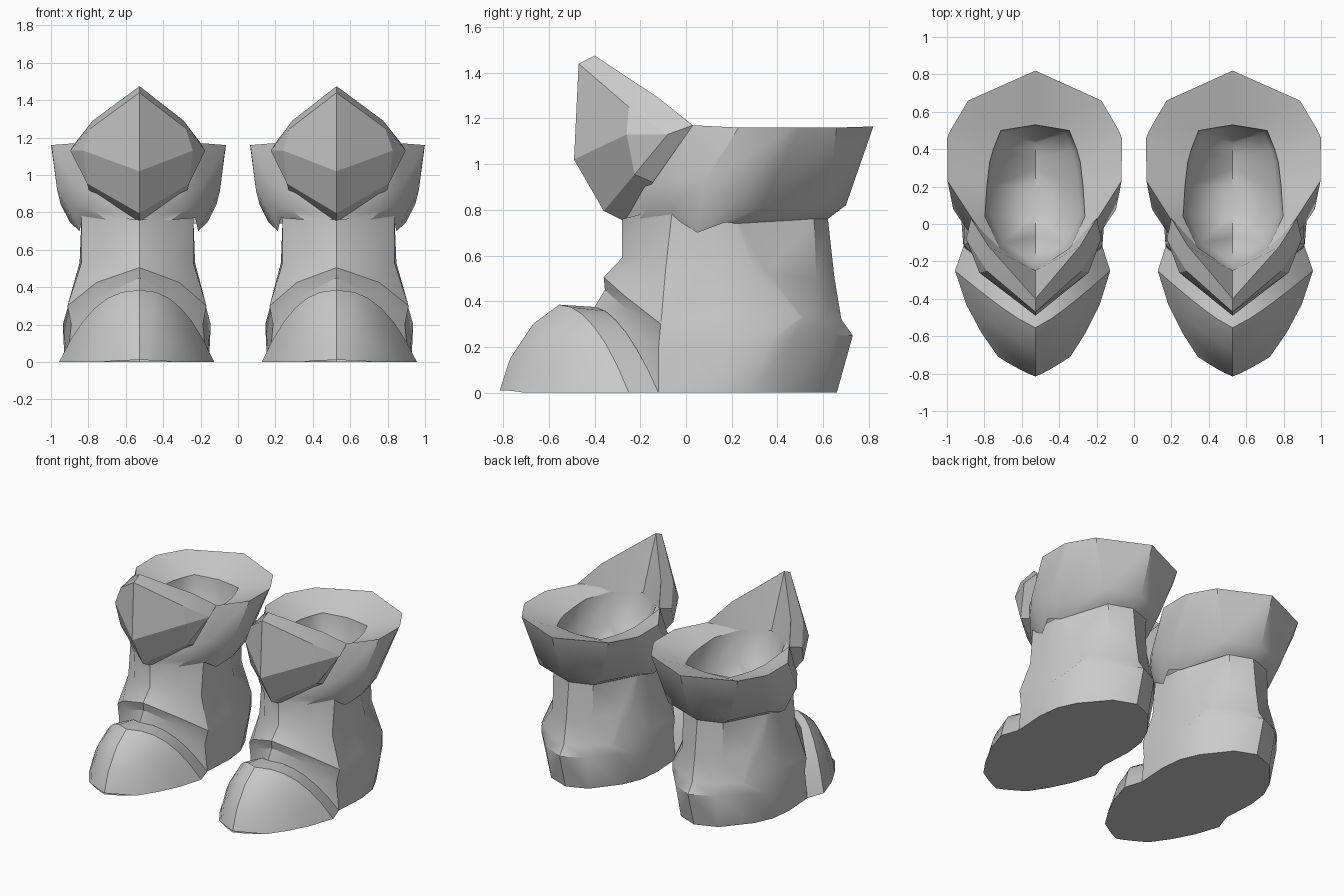
import bpy
import bmesh
import math
from mathutils import Matrix

if "Cube" in bpy.data.objects:
    bpy.data.objects.remove(bpy.data.objects["Cube"], do_unlink=True)

BOOT_OFFSET = 0.527

grey = bpy.data.materials.new("plain grey")
grey.use_nodes = True
grey_value = (0.6, 0.6, 0.6, 1)
grey.diffuse_color = grey_value
grey.node_tree.nodes["Principled BSDF"].inputs["Base Color"].default_value = grey_value


def add_face(bm, corners):
    """Make a face, dropping corners that repeat."""
    unique = list(dict.fromkeys(corners))
    if len(unique) > 2:
        bm.faces.new(unique)


def place_part(name, mesh, offset, smooth_angle):
    """Link one object and shade it."""
    part = bpy.data.objects.new(name, mesh)
    part.location.x = offset
    bpy.context.collection.objects.link(part)
    bpy.ops.object.select_all(action="DESELECT")
    part.select_set(True)
    bpy.context.view_layer.objects.active = part
    bpy.ops.object.shade_smooth_by_angle(angle=math.radians(smooth_angle))


def skin_part(name, rows, flip=False, cap=False, smooth_angle=30, inner=0.93):
    """Skin rows for the outer half, mirror a slimmer inner half, place a pair."""
    bm = bmesh.new()
    known = {}

    def vertex(point):
        if point not in known:
            known[point] = bm.verts.new(point)
        return known[point]

    grid = [[vertex(point) for point in row] for row in rows]
    for lower, upper in zip(grid, grid[1:]):
        for a, b, c, d in zip(lower, lower[1:], upper[1:], upper):
            add_face(bm, [a, b, c, d])
    if cap:
        add_face(bm, list(reversed(grid[-1])))
    if flip:
        bmesh.ops.reverse_faces(bm, faces=bm.faces[:])

    # The inner half, with its winding turned round to match
    geometry = bm.verts[:] + bm.edges[:] + bm.faces[:]
    copy = bmesh.ops.duplicate(bm, geom=geometry)["geom"]
    for item in copy:
        if isinstance(item, bmesh.types.BMVert):
            item.co.x *= -inner
    bmesh.ops.reverse_faces(bm, faces=[f for f in copy if isinstance(f, bmesh.types.BMFace)])
    bmesh.ops.remove_doubles(bm, verts=bm.verts[:], dist=0.0005)

    left_mesh = bpy.data.meshes.new(name)
    bm.to_mesh(left_mesh)
    bm.free()
    left_mesh.materials.append(grey)
    right_mesh = left_mesh.copy()
    right_mesh.transform(Matrix.Scale(-1, 4, (1, 0, 0)))
    right_mesh.flip_normals()
    place_part("left_" + name, left_mesh, BOOT_OFFSET, smooth_angle)
    place_part("right_" + name, right_mesh, -BOOT_OFFSET, smooth_angle)


def toe_arc(crown_y, crown_z, half_width, ground_y, fullness=2.0, steps=6):
    """Half arch from the crown of the toe down to the ground."""
    points = []
    for step in range(steps + 1):
        share = step / steps
        points.append((half_width * share ** 0.85,
                       crown_y + (ground_y - crown_y) * share,
                       crown_z * (1 - share ** fullness)))
    return points


# Shaft and heel: rows rise from the ground, points run front to back
shaft_rows = [
    [(0, -.4, .375), (.2, -.265, .267), (.385, -.12, 0), (.4, .12, 0),
     (.38, .28, 0), (.32, .41, 0), (.16, .6, 0), (0, .66, 0)],
    [(0, -.355, .45), (.2, -.25, .355), (.365, -.12, .2), (.41, .2, .2),
     (.39, .36, .22), (.33, .47, .24), (.17, .65, .25), (0, .73, .25)],
    [(0, -.36, .505), (.23, -.27, .425), (.385, -.11, .3), (.37, .15, .34),
     (.31, .5, .33), (.3, .51, .33), (.16, .61, .32), (0, .68, .32)],
    [(0, -.28, .59), (.18, -.21, .57), (.31, -.09, .53), (.32, .1, .53),
     (.31, .3, .52), (.27, .36, .52), (.17, .57, .5), (0, .65, .5)],
    [(0, -.28, .76), (.18, -.2, .78), (.31, -.06, .8), (.31, .08, .77),
     (.31, .21, .76), (.3, .23, .76), (.17, .56, .77), (0, .62, .77)],
]
skin_part("shaft", shaft_rows, smooth_angle=32)

# Rounded toe cap and the strip behind it
cap_edge = toe_arc(-.555, .385, .43, -.25)
cap_rows = [
    toe_arc(-.815, .01, .2, -.71),
    toe_arc(-.77, .15, .29, -.58, fullness=2.6),
    toe_arc(-.67, .3, .37, -.43, fullness=2.4),
    cap_edge,
]
skin_part("toe_cap", cap_rows, flip=True)
strip_edge = toe_arc(-.4, .375, .385, -.12, fullness=1.7)
skin_part("toe_strip", [cap_edge, strip_edge], flip=True)

# Flat sole following the bottom edges
sole_outline = cap_rows[0] + [row[-1] for row in cap_rows[1:]] + shaft_rows[0][2:]
sole_outline = [(x, y, 0) for x, y, z in sole_outline]
skin_part("sole", [sole_outline], cap=True)

# Flared cuff: tuck under the front, lip, outer wall and rim
cuff_lip = [(0, -.27, .79), (.24, -.17, .81), (.345, -.05, .83), (.32, .05, .7),
            (.37, .17, .745), (.31, .22, .74), (.17, .56, .76), (0, .62, .76)]
cuff_tuck = [(0, -.27, .755), (.18, -.2, .76), (.305, -.06, .77)] + cuff_lip[3:]
cuff_wall = [(0, -.28, .9), (.23, -.18, .9), (.345, -.06, .94), (.44, .08, .92),
             (.42, .23, .84), (.38, .33, .81), (.25, .61, .82), (0, .7, .82)]
cuff_rim = [(0, -.28, 1.12), (.21, -.15, 1.14), (.34, .03, 1.17), (.47, .23, 1.16),
            (.472, .46, 1.16), (.455, .5, 1.16), (.36, .66, 1.16), (0, .82, 1.165)]
skin_part("cuff", [cuff_tuck, cuff_lip, cuff_wall, cuff_rim], smooth_angle=38, inner=0.98)

# Lining: a gently sloped rim, then a rounded hollow with a valley in the middle
opening = [(0, -.25, 1.09), (.19, -.13, 1.09), (.27, .04, 1.08), (.26, .2, 1.08),
           (.245, .33, 1.08), (.225, .4, 1.08), (.185, .5, 1.08), (0, .53, 1.08)]
hollow = [(x * .9, y * .93 + .02, .86) for x, y, z in opening]
valley = [(0, y * .8 + .03, .7) for x, y, z in opening]
skin_part("cuff_top", [cuff_rim, opening], smooth_angle=40, inner=0.98)
skin_part("lining", [opening, hollow, valley], smooth_angle=70, inner=0.98)

# Pointed shin guard: back, top bevel, brow, crease, lower bevel
guard_tip, guard_corner = (.345, .03, 1.17), (.37, -.08, 1.13)
guard_rows = [
    [(0, -.25, 1.09), (.19, -.13, 1.09), guard_tip],
    [(0, -.4, 1.475), (.25, -.12, 1.29), guard_tip],
    [(0, -.47, 1.44), (.26, -.25, 1.25), guard_corner],
    [(0, -.49, 1.02), (.3, -.26, 1.13), guard_corner],
    [(0, -.36, .795), (.28, -.225, .955), guard_corner],
    [(0, -.27, .75), (.27, -.145, .92), guard_tip],
]
skin_part("shin_guard", guard_rows, flip=True, smooth_angle=15, inner=0.95)
